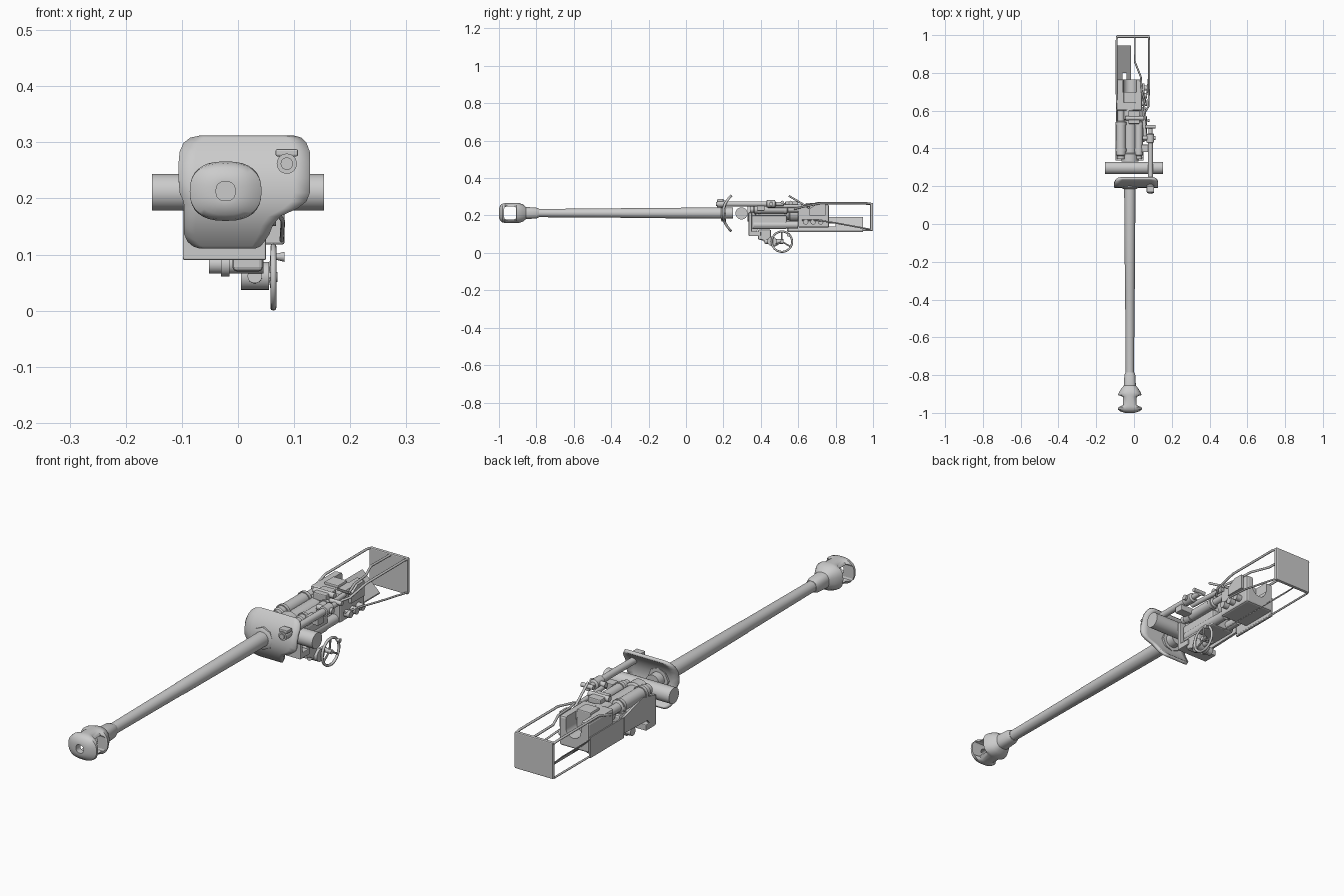
import bpy, bmesh, math
from mathutils import Vector

if "Cube" in bpy.data.objects:
    bpy.data.objects.remove(bpy.data.objects["Cube"])

steel = bpy.data.materials.new("grey_steel")
steel.diffuse_color = (0.6, 0.6, 0.6, 1)
steel.use_nodes = True
steel.node_tree.nodes["Principled BSDF"].inputs["Base Color"].default_value = steel.diffuse_color
AX, AZ = -0.022, 0.213          # bore axis


def finish(name, bm, smooth=True):
    bmesh.ops.recalc_face_normals(bm, faces=bm.faces)
    me = bpy.data.meshes.new(name)
    bm.to_mesh(me)
    bm.free()
    ob = bpy.data.objects.new(name, me)
    bpy.context.collection.objects.link(ob)
    me.materials.append(steel)
    bpy.ops.object.select_all(action='DESELECT')
    ob.select_set(True)
    bpy.context.view_layer.objects.active = ob
    if smooth:
        bpy.ops.object.shade_smooth_by_angle(angle=math.radians(35))
    return ob


def box(name, x, y, z, bevel=0.0):
    bm = bmesh.new()
    bmesh.ops.create_cube(bm, size=1)
    for v in bm.verts:
        v.co = [lo + (c + 0.5) * (hi - lo) for c, (lo, hi) in zip(v.co, (x, y, z))]
    if bevel:
        bmesh.ops.bevel(bm, geom=bm.edges[:], offset=bevel, segments=2, affect='EDGES', profile=0.5)
    return finish(name, bm, False)


def cyl(name, a, b, r, r2=None, n=24):
    a, b = Vector(a), Vector(b)
    bm = bmesh.new()
    bmesh.ops.create_cone(bm, cap_ends=True, segments=n, radius1=r,
                          radius2=r if r2 is None else r2, depth=(b - a).length)
    q = (b - a).to_track_quat('Z', 'Y')
    for v in bm.verts:
        v.co = q @ v.co + (a + b) / 2
    return finish(name, bm)


def loft(name, sections, x=AX, z=AZ, n=32, power=1.0, closed=False):
    """Rings (y, half width, half height) along y."""
    def p(c):
        return math.copysign(abs(c) ** power, c)
    bm = bmesh.new()
    rings = []
    for y, rx, rz in sections:
        rings.append([bm.verts.new((x + rx * p(math.cos(2 * math.pi * i / n)), y,
                                    z + rz * p(math.sin(2 * math.pi * i / n)))) for i in range(n)])
    for a, b in zip(rings, rings[1:] + rings[:1] if closed else rings[1:]):
        for i in range(n):
            bm.faces.new((a[i], a[(i + 1) % n], b[(i + 1) % n], b[i]))
    if not closed:
        bm.faces.new(rings[0])
        bm.faces.new(rings[-1])
    return finish(name, bm)


def prism(name, pts, lo, hi):
    """Side outline (y, z) extruded along x."""
    bm = bmesh.new()
    a = [bm.verts.new((lo, y, z)) for y, z in pts]
    b = [bm.verts.new((hi, y, z)) for y, z in pts]
    bm.faces.new(a)
    bm.faces.new(b)
    for i in range(len(pts)):
        j = (i + 1) % len(pts)
        bm.faces.new((a[i], a[j], b[j], b[i]))
    return finish(name, bm, False)


def tube(name, pts, r, closed=False):
    cu = bpy.data.curves.new(name, 'CURVE')
    cu.dimensions = '3D'
    cu.bevel_depth, cu.bevel_resolution, cu.use_fill_caps = r, 2, True
    sp = cu.splines.new('POLY')
    sp.points.add(len(pts) - 1)
    for q, p in zip(sp.points, pts):
        q.co = (*p, 1)
    sp.use_cyclic_u = closed
    cu.materials.append(steel)
    ob = bpy.data.objects.new(name, cu)
    bpy.context.collection.objects.link(ob)


def cut(ob, cutter):
    m = ob.modifiers.new("cut", 'BOOLEAN')
    m.operation, m.object, m.solver = 'DIFFERENCE', cutter, 'EXACT'
    bpy.context.view_layer.objects.active = ob
    bpy.ops.object.modifier_apply(modifier=m.name)
    bpy.data.objects.remove(cutter)


# Barrel and muzzle brake
loft("barrel", [(-0.88, .019, .019), (-0.80, .022, .022), (-0.35, .025, .025), (-0.345, .026, .026),
                (0.19, .030, .030), (0.25, .030, .030)])
brake = loft("muzzle_brake", [
    (-1.0, .017, .017), (-1.0, .026, .025), (-.992, .05, .042), (-.982, .064, .05), (-.968, .064, .053),
    (-.958, .043, .053), (-.915, .043, .053), (-.905, .062, .053), (-.893, .058, .053), (-.872, .046, .046),
    (-.855, .032, .032), (-.80, .029, .029), (-.785, .023, .023), (-.785, .017, .017)],
    power=0.8, closed=True)
cut(brake, box("window_cutter", (-.2, .2), (-.972, -.908), (AZ - .034, AZ + .034), .01))

# Curved mantlet shield with its collar
rows = [(.308, -.065, .098), (.304, -.085, .113), (.295, -.097, .122), (.28, -.104, .128), (.26, -.106, .128),
        (.235, -.106, .128), (.21, -.104, .128), (.195, -.097, .122), (.183, -.096, .105), (.17, -.096, .075),
        (.155, -.096, .062), (.14, -.096, .056), (.127, -.09, .047), (.119, -.08, .04), (.115, -.068, .03)]
bm = bmesh.new()
grid = []
for z, xl, xr in rows:
    y = .198 + .046 * abs((z - .211) / .097) ** 2.2
    grid.append([bm.verts.new((xl + (xr - xl) * i / 8, y, z)) for i in range(9)])
for a, b in zip(grid, grid[1:]):
    for i in range(8):
        bm.faces.new((a[i], a[i + 1], b[i + 1], b[i]))
shield = finish("mantlet_shield", bm)
sol = shield.modifiers.new("thickness", 'SOLIDIFY')
sol.thickness, sol.offset = 0.013, 0
loft("mantlet_collar", [(.186, .036, .036), (.192, .046, .046), (.215, .046, .046)], n=8)

# Trunnion bar and the cradle behind it
cyl("trunnion", (-.153, .297, .211), (.153, .297, .211), .0325, n=32)
box("cradle_front_plate", (-.098, .05), (.335, .352), (.09, .215), .003)
box("cradle_foot", (-.098, .05), (.335, .40), (.09, .115), .003)
prism("cradle_left_cheek", [(.335, .215), (.335, .095), (.36, .095), (.39, .13), (.54, .135), (.54, .2), (.42, .235)],
      -.098, -.088)
box("cradle_body", (-.075, .035), (.35, .54), (.128, .2), .008)
loft("breech_tube", [(.33, .045, .045), (.37, .045, .045), (.375, .036, .036), (.55, .036, .036),
                     (.555, .046, .046), (.62, .046, .046)])

# Recoil cylinders with stepped ends and bands
for side, x, z, r in (("left", -.069, .236, .026), ("right", .026, .232, .021)):
    loft(side + "_recoil_cylinder", [(.345, r * .8, r * .8), (.36, r * .8, r * .8), (.365, r, r), (.54, r, r),
                                     (.545, r * .7, r * .7), (.62, r * .7, r * .7)], x, z, 24)
    for y in (.385, .525):
        cyl(side + "_cylinder_band", (x, y, z), (x, y + .014, z), r + .004)
for x in (-.05, .02):
    cyl("lower_buffer", (x, .36, .15), (x, .6, .15), .02)

# Breech ring, bore and sliding block
breech = box("breech_ring", (-.092, .043), (.6, .765), (.135, .258), .008)
cut(breech, cyl("bore_cutter", (AX, .64, AZ), (AX, .8, AZ), .034))
cut(breech, box("trough_cutter", (-.06, .012), (.70, .8), (AZ, .3)))
box("breech_block", (-.055, .008), (.64, .70), (.14, .268), .004)
prism("breech_cam", [(.66, .2), (.66, .235), (.70, .262), (.745, .262), (.745, .2)], .043, .056)
for y in (.64, .68, .72):
    cyl("breech_shaft", (.04, y, .165), (.068, y, .165), .014)
cyl("operating_lever", (.05, .66, .24), (.062, .55, .305), .005)
cyl("operating_pivot", (-.045, .56, .268), (.05, .56, .268), .011)
box("top_bracket", (-.03, .03), (.53, .6), (.245, .275), .004)

# Recoil guard: rear plate, sloping tray with slot, rails
box("guard_rear_plate", (-.092, .083), (.985, 1.0), (.118, .268), .004)
bm = bmesh.new()
bmesh.ops.create_cube(bm, size=1)
for v in bm.verts:
    s = v.co.x + .5
    v.co = (-.094 + .079 * s, .745 + .4 * v.co.y, .19 - .075 * s + .005 * v.co.z)
tray = finish("case_tray", bm, False)
cut(tray, box("slot_cutter", (-.062, -.04), (.765, .80), (.1, .25)))
box("left_guard_side", (-.096, -.09), (.54, .76), (.115, .2))
tube("left_upper_rail", [(-.09, .995, .262), (-.092, .97, .266), (-.092, .70, .266), (-.09, .62, .24)], .005)
tube("left_lower_rail", [(-.09, .99, .12), (-.092, .54, .12)], .004)
tube("right_outer_rail", [(.078, .995, .262), (.08, .97, .266), (.08, .72, .266), (.076, .62, .245), (.05, .58, .235)], .005)
tube("right_bent_rail", [(.004, .99, .262), (.004, .86, .264), (.036, .78, .264), (.042, .70, .262), (.06, .64, .255)], .005)
tube("right_lower_rail", [(.078, .99, .125), (.08, .80, .16), (.07, .70, .175), (.05, .62, .175)], .004)

# Telescope sight
SX, SZ = .087, .262
loft("sight_tube", [(.165, .018, .018), (.21, .018, .018), (.212, .014, .014), (.43, .014, .014),
                    (.432, .02, .02), (.475, .02, .02), (.48, .011, .011), (.52, .011, .011)], SX, SZ, 24)
cyl("sight_lens_ring", (SX, .16, SZ), (SX, .168, SZ), .011)
box("sight_hood", (SX - .02, SX + .02), (.168, .2), (.275, .288), .003)
box("sight_mount", (.04, .1), (.38, .42), (.225, .252), .003)
cyl("sight_cross_knob", (.045, .455, SZ), (.115, .455, SZ), .011)
cyl("sight_eyepiece", (.06, .515, SZ + .008), (.115, .515, SZ + .008), .009)
cyl("sight_arm", (.06, .44, .25), (.05, .62, .25), .01)

# Elevation drive and handwheel
cyl("drive_motor", (-.052, .42, .083), (.045, .42, .083), .017)
cyl("motor_band", (-.03, .42, .083), (-.015, .42, .083), .022)
box("gearbox", (-.01, .045), (.385, .455), (.07, .125), .008)
cyl("gear_case", (.005, .46, .062), (.055, .46, .062), .025)
cyl("wheel_shaft", (.03, .513, .06), (.07, .513, .06), .009)
cyl("shaft_housing", (.03, .42, .062), (.03, .52, .06), .013)
WY, WZ, WX, WR = .513, .06, .063, .0545
tube("handwheel_rim", [(WX, WY + WR * math.cos(i * math.pi / 16), WZ + WR * math.sin(i * math.pi / 16))
                       for i in range(32)], .0055, True)
for k in range(3):
    a = math.radians(90 + 120 * k)
    cyl("handwheel_spoke", (WX - .005, WY, WZ), (WX, WY + WR * math.cos(a), WZ + WR * math.sin(a)), .004, n=10)
cyl("handwheel_grip", (WX, WY + .035, WZ + .036), (WX + .02, WY + .035, WZ + .036), .004, .009, 12)
